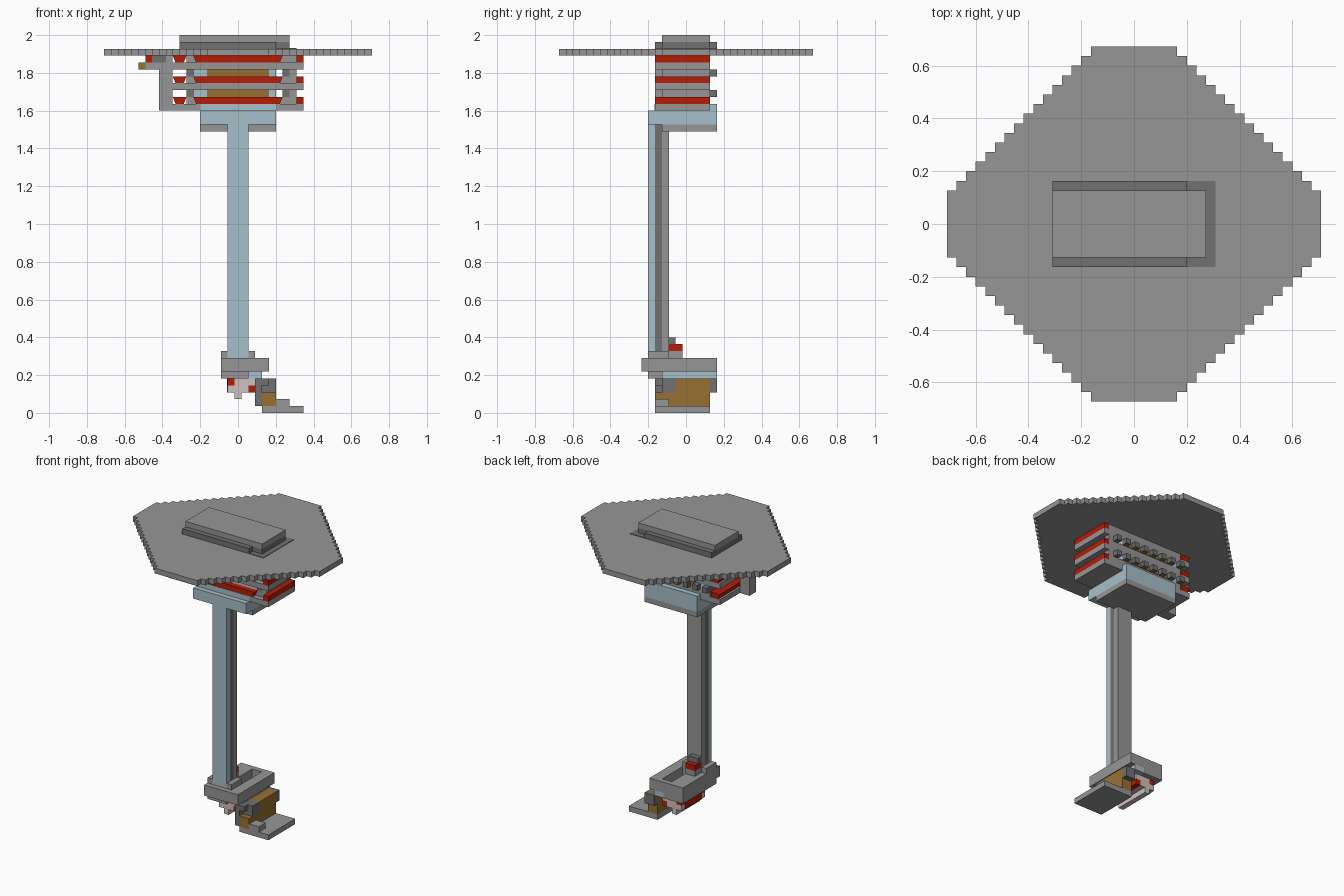
import bpy
import bmesh

cube = bpy.data.objects.get("Cube")
if cube:
    bpy.data.objects.remove(cube, do_unlink=True)

UNIT = 2 / 55  # one block of the modelling grid


def material(name, red, green, blue):
    mat = bpy.data.materials.new(name)
    mat.use_nodes = True
    linear = [(c / 255) ** 2.2 for c in (red, green, blue)] + [1]
    mat.diffuse_color = linear
    mat.node_tree.nodes["Principled BSDF"].inputs["Base Color"].default_value = linear
    return mat


gray = material("stone gray", 149, 149, 149)
dark = material("dark gray", 112, 112, 112)
red = material("brick red", 180, 34, 16)
brown = material("wood brown", 150, 112, 54)
blue = material("pale blue", 165, 190, 200)
pale = material("pale pink", 203, 192, 190)


def finish(name, mat, bm):
    bmesh.ops.recalc_face_normals(bm, faces=bm.faces[:])
    mesh = bpy.data.meshes.new(name)
    bm.to_mesh(mesh)
    bm.free()
    mesh.materials.append(mat)
    obj = bpy.data.objects.new(name, mesh)
    bpy.context.collection.objects.link(obj)
    return obj


def box(name, mat, xs, ys, zs, taper=0):
    """Block between grid lines; taper narrows the bottom along x."""
    bm = bmesh.new()
    bmesh.ops.create_cube(bm, size=1)
    for v in bm.verts:
        inset = taper * (1 if v.co.x < 0 else -1) if v.co.z < 0 else 0
        v.co = ((xs[v.co.x > 0] + 0.5 + inset) * UNIT,
                (ys[v.co.y > 0] + 0.5) * UNIT,
                zs[v.co.z > 0] * UNIT)
    return finish(name, mat, bm)


# Wide stepped roof disc
quarter = []
for k in range(15):
    quarter += [(4.5 + k, 18.5 - k), (4.5 + k, 17.5 - k)]
quarter.append((19.5, 3.5))
half = quarter + [(x, -y) for x, y in reversed(quarter)]
outline = half + [(-x, y) for x, y in reversed(half)]
bm = bmesh.new()
base = bm.faces.new([bm.verts.new((x * UNIT, y * UNIT, 52 * UNIT)) for x, y in outline])
top = bmesh.ops.extrude_face_region(bm, geom=[base])["geom"]
bmesh.ops.translate(bm, vec=(0, 0, UNIT),
                    verts=[g for g in top if isinstance(g, bmesh.types.BMVert)])
finish("roof_disc", gray, bm)

# Raised cap on the roof
box("cap_top", gray, (-9, 7), (-4, 3), (54, 55))
box("cap_ledge", dark, (-9, 5), (-5, 4), (53, 54))
box("cap_end", dark, (5, 7), (-4, 3), (53, 54))
box("cap_rim", dark, (-9, 8), (-5, 4), (53, 53.1))

# Three storeys: gray floor slab, red trim, open gap with columns
for floor in (44, 47, 50):
    slab = (floor, floor + 1)
    trim = (floor + 1, floor + 2)
    box("floor_slab", gray, (-10, 9), (-5, 3), slab)
    box("floor_fill", gray, (-8, 8), (-4, 3), trim)
    box("front_trim", red, (-7, 6), (-5, -4), trim, 0.4)
    box("corner_trim", red, (-10, -8), (-5, 3), trim, 0.4)
    box("end_trim", red, (8, 9), (-5, 3), trim)
    if floor < 50:
        gap = (floor + 2, floor + 3)
        box("left_column", gray, (7, 8), (-4, 3), gap)
        box("left_post", dark, (6, 7), (-4, 4), gap)
        box("right_post", dark, (-8, -7), (-4, 4), gap)
        box("core_wall", blue, (-7, 5), (-3, 3), gap)
        box("core_panel", brown, (-5, 4), (-3.1, 3.1), gap)
        for x in range(-6, 5, 2):
            box("back_baluster", dark, (x, x + 1), (3, 4), gap)

# Stepped balcony at the right end
box("balcony_wall", gray, (-12, -10), (-5, -3), (44, 50))
box("balcony_floor", gray, (-14, -10), (-5, -3), (50, 51))
box("balcony_bracket", brown, (-15, -14), (-5, -3), (50, 51))
box("balcony_trim", red, (-14, -13), (-5, -3), (51, 52))
box("balcony_back", dark, (-13, -11), (-5, -3), (51, 52))
box("balcony_side", gray, (-11, -10), (-5, -3), (51, 52))

# Blue underside of the cabin
box("underside", blue, (-6, 5), (-6, 4), (42, 44))
box("underside_lip", blue, (-6, 5), (-5.05, 4), (44, 45))
box("underside_plate", gray, (-6, 5), (-4, 4), (41, 42))

# Tall pillar
box("pillar_front", blue, (-2, 1), (-6, -5), (8, 44))
box("pillar_core", dark, (-2, 1), (-5, -4), (9, 42))
box("pillar_back", gray, (-2, 1), (-4, -3), (9, 41))

# Lower slab with a long slot
box("slab_front", gray, (-3, 4), (-7, -3), (6, 8))
box("slab_back", gray, (-3, 4), (3, 4), (6, 8))
box("slab_right_side", gray, (-3, 0), (-3, 3), (6, 8))
box("slab_left_side", gray, (2, 4), (-3, 3), (6, 8))
box("pillar_foot", gray, (-3, 2), (-6, -3), (8, 9))
box("lever_base", gray, (-2, 0), (-3, -1), (8, 9))
box("lever_block", red, (-2, 0), (-3, -1), (9, 10))
box("lever_top", dark, (-2, 0), (-3, -2), (10, 11))

# Hanging body under the slab
box("neck", gray, (-3, 1), (-6, 4), (5, 6))
box("neck_panel", blue, (1, 3), (-4, 4), (5, 6))
box("hull_upper", pale, (-1, 2), (-4, 3), (4, 5))
box("hull_upper_trim", red, (-2, -1), (-4, 3), (4, 5))
box("hull_middle", pale, (-2, 1), (-4, 3), (3, 4))
box("hull_middle_trim", red, (1, 2), (-4, 3), (3, 4))
box("hull_side_trim", red, (-2.1, -2), (-3, 2), (3, 5))
box("keel", pale, (-1, 0), (-4, 3), (2, 3))

# Wooden block, steps and foot plate
box("wood_block", brown, (3, 5), (-2, 3), (1, 5))
box("wood_back", dark, (3, 5), (3, 4), (3, 5))
box("wood_step", brown, (3, 5), (-5, -2), (1, 3))
box("bracket_upper", dark, (2, 5), (-4, -2), (3, 5))
box("bracket_front", dark, (2, 4), (-5, -4), (4, 5))
box("bracket_post", dark, (2, 3), (-5, -3), (1, 4))
box("step", gray, (5, 7), (-5, -3), (1, 2))
box("foot_plate", gray, (3, 9), (-5, 3), (0, 1))
